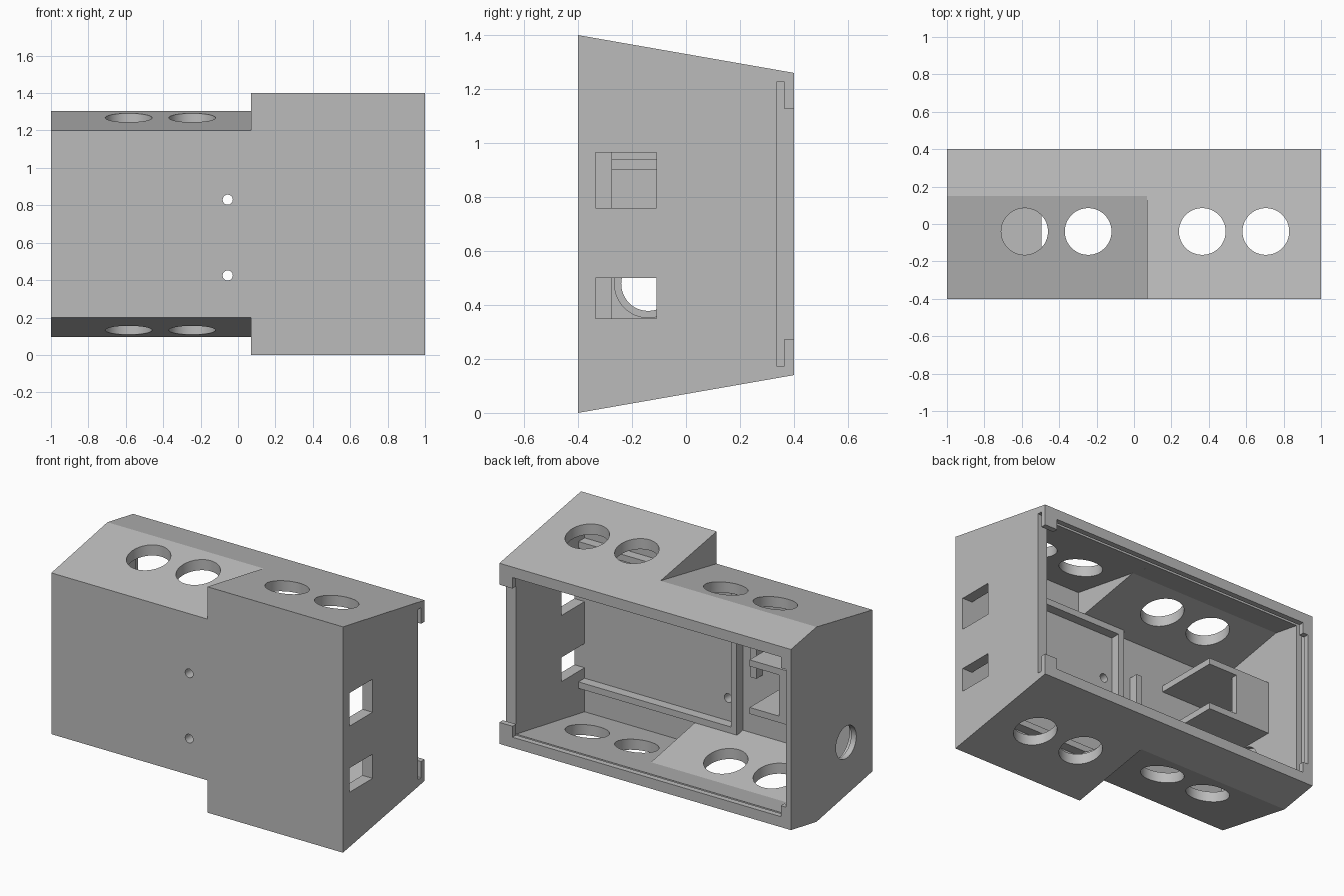
import bpy
import bmesh
from mathutils import Matrix

if "Cube" in bpy.data.objects:
    bpy.data.objects.remove(bpy.data.objects["Cube"], do_unlink=True)

grey = bpy.data.materials.new("light grey plastic")
grey.use_nodes = True
grey.diffuse_color = (0.5, 0.5, 0.5, 1)
grey.node_tree.nodes["Principled BSDF"].inputs["Base Color"].default_value = (0.5, 0.5, 0.5, 1)

MID = 0.7   # height of the mirror plane between top and bottom


def add(name, bm):
    bmesh.ops.recalc_face_normals(bm, faces=bm.faces)
    mesh = bpy.data.meshes.new(name)
    bm.to_mesh(mesh)
    bm.free()
    mesh.materials.append(grey)
    obj = bpy.data.objects.new(name, mesh)
    bpy.context.collection.objects.link(obj)
    return obj


def prism(name, profile, x0, x1):
    """Extrude a (y, z) profile along x."""
    bm = bmesh.new()
    face = bm.faces.new([bm.verts.new((x0, y, z)) for y, z in profile])
    ext = bmesh.ops.extrude_face_region(bm, geom=[face])
    verts = [v for v in ext["geom"] if isinstance(v, bmesh.types.BMVert)]
    bmesh.ops.translate(bm, verts=verts, vec=(x1 - x0, 0, 0))
    return add(name, bm)


def box(name, x0, x1, y0, y1, z0, z1):
    return prism(name, [(y0, z0), (y1, z0), (y1, z1), (y0, z1)], x0, x1)


def rod(name, centre, radius, length, axis):
    bm = bmesh.new()
    turn = Matrix.Identity(4) if axis == "Z" else Matrix.Rotation(1.5707963, 4, "Y" if axis == "X" else "X")
    bmesh.ops.create_cone(bm, cap_ends=True, segments=48, radius1=radius, radius2=radius,
                          depth=length, matrix=Matrix.Translation(centre) @ turn)
    return add(name, bm)


def cut(target, cutter):
    cutter.hide_render = True
    mod = target.modifiers.new("cut", "BOOLEAN")
    mod.operation = "DIFFERENCE"
    mod.solver = "EXACT"
    mod.object = cutter
    bpy.context.view_layer.objects.active = target
    bpy.ops.object.modifier_apply(modifier=mod.name)
    bpy.data.objects.remove(cutter, do_unlink=True)


def mirrored(half):
    """Complete an upper (y, z) outline with its reflection below."""
    return half + [(y, 2 * MID - z) for y, z in reversed(half)]


# Outer body with the front corners sloped off on the low side
housing = prism("housing", mirrored([(-0.4, 1.4), (0.4, 1.26)]), -1, 1)
wedge = [(-0.6, 1.162), (0.15, 1.304), (-0.6, 1.6)]
cut(housing, prism("top_wedge", wedge, -1.1, 0.07))
cut(housing, prism("bottom_wedge", [(y, 2 * MID - z) for y, z in wedge], -1.1, 0.07))

# Hollow interior
cut(housing, prism("tall_cavity", mirrored([(-0.335, 1.323), (0.34, 1.205)]), 0.135, 0.93))
cut(housing, prism("low_cavity", mirrored([(-0.335, 1.147), (0.15, 1.238), (0.34, 1.205)]), -0.935, 0.2))

# Sliding panel slot and rear opening with corner tabs
cut(housing, box("panel_slot", -0.97, 1.1, 0.335, 0.365, 0.173, 1.227))
cut(housing, box("rear_opening", -0.93, 0.91, 0.33, 0.5, 0.205, 1.195))
cut(housing, box("rear_end_opening", -0.965, 1.1, 0.35, 0.5, 0.273, 1.127))

# Round openings through top and bottom
for x in (-0.585, -0.245, 0.365, 0.705):
    cut(housing, rod("vent", (x, -0.04, MID), 0.125, 3, "Z"))

# Screw holes in the front
for z in (0.425, 0.83):
    cut(housing, rod("screw_hole", (-0.055, -0.4, z), 0.027, 0.3, "Y"))

# Side windows and the stepped round socket opposite
for z0, z1 in ((0.35, 0.5), (0.76, 0.965)):
    cut(housing, box("side_window", 0.85, 1.1, -0.335, -0.11, z0, z1))
cut(housing, rod("socket_hole", (-1, -0.14, 0.478), 0.1, 0.3, "X"))
cut(housing, rod("socket_step", (-0.92, -0.14, 0.478), 0.125, 0.09, "X"))

# Board tray ribs on the inside of the front wall
box("lower_rail", -0.155, 0.95, -0.36, -0.275, 0.245, 0.285)
box("upper_rail", -0.155, 0.95, -0.36, -0.275, 1.115, 1.155)
box("tray_post", -0.155, -0.115, -0.36, -0.275, 0.245, 1.155)
box("guide_post", -0.29, -0.25, -0.36, -0.275, 0.63, 0.9)

# Bracket at the socket end
for name, z in (("lower_shelf", 0.605), ("upper_shelf", 0.9)):
    box(name, -0.95, -0.495, -0.36, 0.084, z, z + 0.04)
box("bracket_back", -0.95, -0.695, 0.044, 0.084, 0.605, 0.94)

# Smooth only the round walls
bpy.ops.object.select_all(action="DESELECT")
housing.select_set(True)
bpy.context.view_layer.objects.active = housing
bpy.ops.object.shade_smooth_by_angle(angle=0.3)
